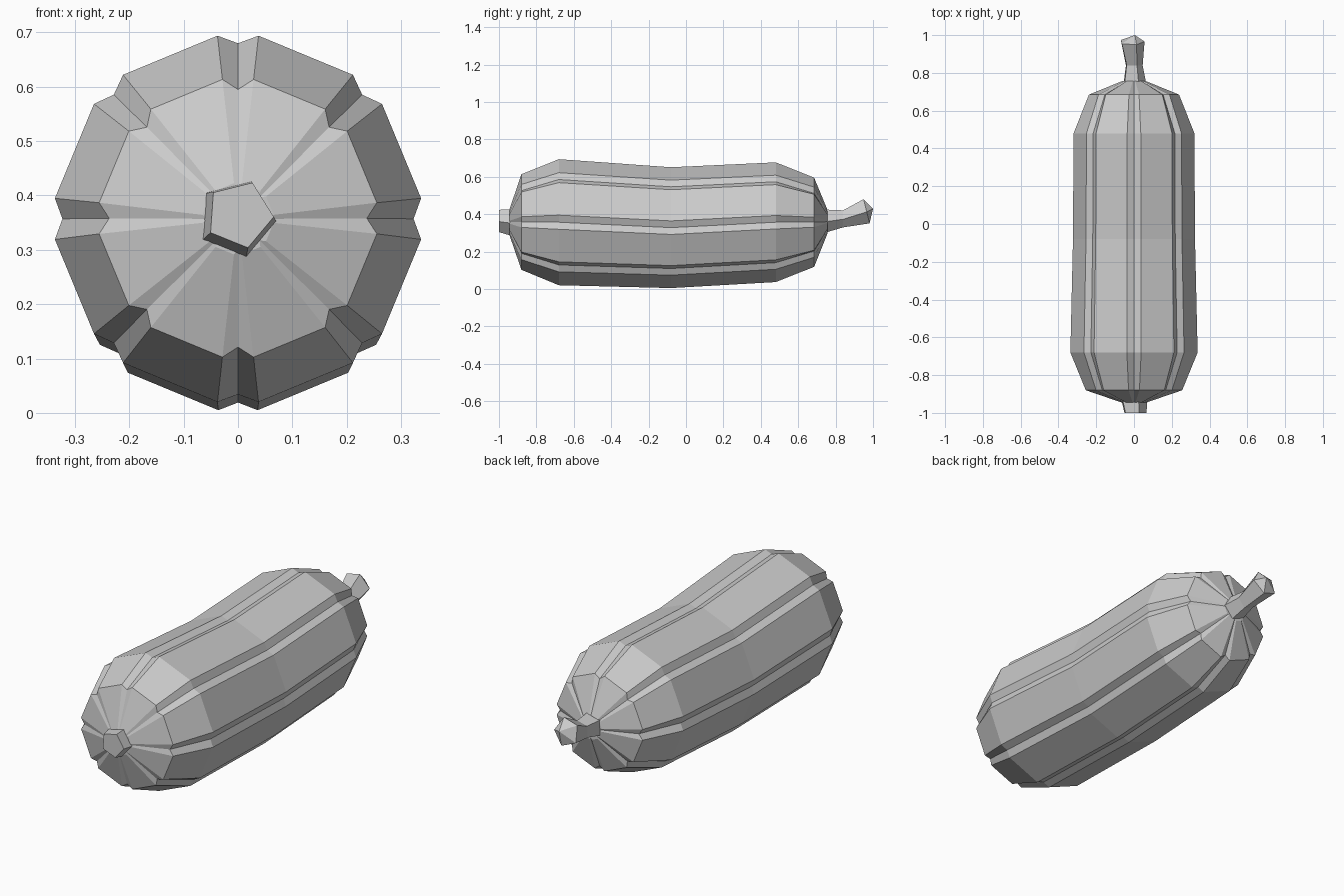
import bpy
import math

if "Cube" in bpy.data.objects:
    bpy.data.objects.remove(bpy.data.objects["Cube"])


def loft(name, rings, start_tip=None, end_tip=None):
    """Skin equal-sized rings of points; cap ends flat or with a fan to a tip."""
    n = len(rings[0])
    verts = [p for ring in rings for p in ring]
    faces = []
    for r in range(len(rings) - 1):
        for i in range(n):
            j = (i + 1) % n
            faces.append((r * n + i, r * n + j, (r + 1) * n + j, (r + 1) * n + i))
    last = (len(rings) - 1) * n
    for tip, base, flip in ((start_tip, 0, True), (end_tip, last, False)):
        loop = list(range(base, base + n))
        if flip:
            loop.reverse()
        if tip is None:
            faces.append(loop)
        else:
            verts.append(tip)
            t = len(verts) - 1
            faces += [(loop[i], loop[(i + 1) % n], t) for i in range(n)]
    mesh = bpy.data.meshes.new(name)
    # rings run along +y, so reverse the winding to face outward
    mesh.from_pydata(verts, [], [tuple(f) for f in faces])
    mesh.update()
    import bmesh
    bm = bmesh.new()
    bm.from_mesh(mesh)
    bmesh.ops.recalc_face_normals(bm, faces=bm.faces)
    bm.to_mesh(mesh)
    bm.free()
    obj = bpy.data.objects.new(name, mesh)
    bpy.context.collection.objects.link(obj)
    return obj


def ribbed_ring(y, zc, radius, depth, half_angle=6.4, ribs=8):
    """Eight flat ribs separated by V grooves."""
    pts = []
    for k in range(ribs):
        for da, r in ((-half_angle, radius), (0, radius - depth), (half_angle, radius)):
            a = math.radians(k * 360 / ribs + da)
            pts.append((r * math.cos(a), y, zc + r * math.sin(a)))
    return pts


def pentagon(x, y, z, radius, turn=68, slant=0.0):
    """Five-sided ring; slant pulls the upper points along y."""
    pts = []
    for k in range(5):
        a = math.radians(turn + 72 * k)
        dz = radius * math.sin(a)
        pts.append((x + radius * math.cos(a), y + slant * dz, z + dz))
    return pts


# Ribbed squash body: y, centre height, radius, groove depth
profile = [
    (-0.945, 0.357, 0.066, 0.010),
    (-0.88, 0.358, 0.257, 0.020),
    (-0.68, 0.357, 0.339, 0.016),
    (-0.08, 0.328, 0.325, 0.016),
    (0.48, 0.357, 0.322, 0.016),
    (0.685, 0.357, 0.240, 0.022),
    (0.757, 0.360, 0.062, 0.010),
]
loft("squash_body", [ribbed_ring(*p) for p in profile])

# Blossom end stub at the front
loft("blossom_end", [
    pentagon(0.003, -1.0, 0.365, 0.063),
    pentagon(-0.003, -0.935, 0.357, 0.074),
])

# Bent pentagonal stem at the back
loft("stem", [
    pentagon(0.0, 0.75, 0.365, 0.064),
    pentagon(-0.002, 0.84, 0.376, 0.048),
    pentagon(-0.012, 0.965, 0.417, 0.068, slant=-0.25),
], end_tip=(0.005, 1.0, 0.43))
